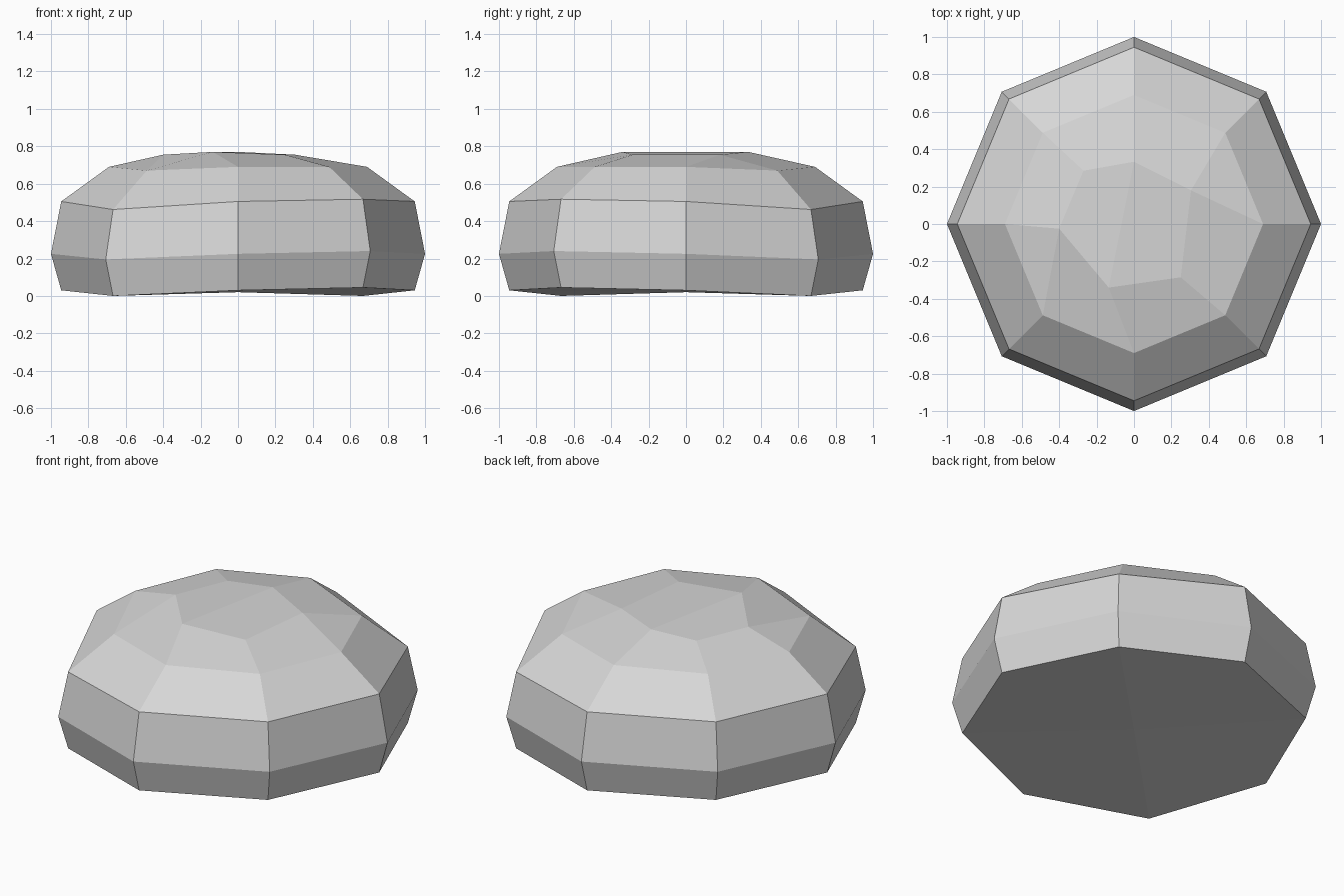
import bpy, bmesh
from math import sin, cos, tau

cube = bpy.data.objects.get("Cube")
if cube:
    bpy.data.objects.remove(cube)

# Stone colour
stone = bpy.data.materials.new("light_stone_grey")
stone.use_nodes = True
colour = (0.68, 0.68, 0.68, 1)
stone.diffuse_color = colour
bsdf = next(n for n in stone.node_tree.nodes if n.type == 'BSDF_PRINCIPLED')
bsdf.inputs["Base Color"].default_value = colour
bsdf.inputs["Roughness"].default_value = 0.9

bm = bmesh.new()


def ring(radius, z_axis, z_low, z_high):
    """Eight corners whose height alternates between opposite diagonals."""
    heights = (z_axis, z_low, z_axis, z_high) * 2
    return [bm.verts.new((radius * cos(tau * i / 8), radius * sin(tau * i / 8), z))
            for i, z in enumerate(heights)]


# Faceted sides
rings = [ring(0.945, 0.03, 0.0, 0.045),
         ring(1.0, 0.225, 0.195, 0.24),
         ring(0.945, 0.505, 0.462, 0.517),
         ring(0.69, 0.69, 0.67, 0.69)]
for low, high in zip(rings, rings[1:]):
    for i in range(8):
        j = (i + 1) % 8
        bm.faces.new((low[i], low[j], high[j], high[i]))

# Underside fan
centre = bm.verts.new((0, 0, 0.02))
base = rings[0]
for i in range(8):
    bm.faces.new((centre, base[(i + 1) % 8], base[i]))

# Irregular six-cornered crown, folded along one ridge
crown = [(0.305, 0.18, 0.755), (0, 0.333, 0.77), (-0.27, 0.285, 0.755),
         (-0.4, -0.025, 0.755), (-0.135, -0.34, 0.77), (0.25, -0.285, 0.755)]
a, b, c, d, e, f = [bm.verts.new(p) for p in crown]
bm.faces.new((a, b, e, f))
bm.faces.new((b, c, d, e))

# Shoulder facets joining the crown to the sides
inner = [(a,), (b, a), (c, b), (d, c), (d,), (e, d), (f, e), (a, f)]
shoulder = rings[-1]
for i, tops in enumerate(inner):
    bm.faces.new((shoulder[i], shoulder[(i + 1) % 8], *tops))

bmesh.ops.recalc_face_normals(bm, faces=bm.faces)
mesh = bpy.data.meshes.new("stone")
bm.to_mesh(mesh)
bm.free()
mesh.materials.append(stone)
bpy.context.collection.objects.link(bpy.data.objects.new("stone", mesh))
